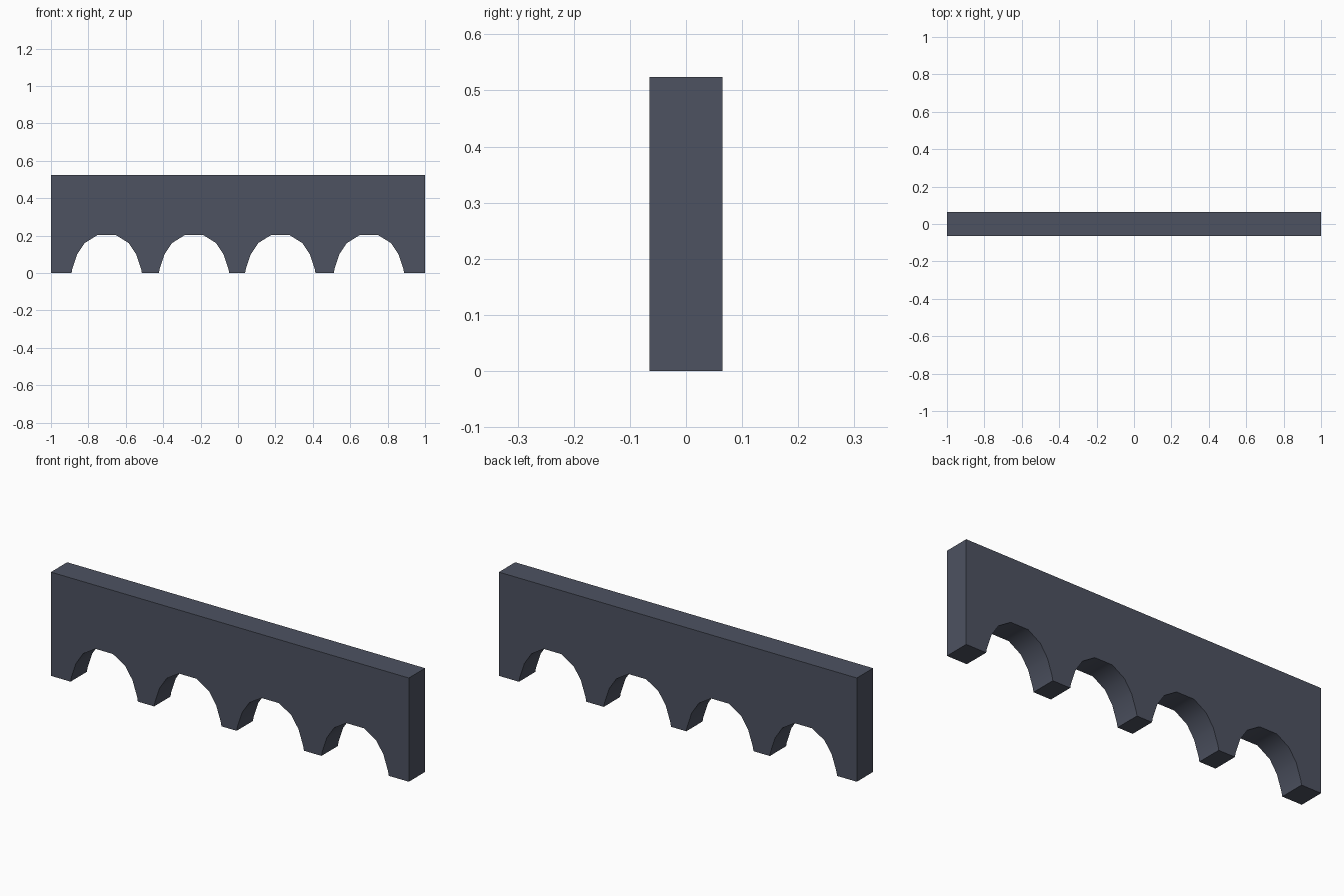
import bpy, bmesh, math

if "Cube" in bpy.data.objects:
    bpy.data.objects.remove(bpy.data.objects["Cube"])

DEPTH, HEIGHT = 0.13, 0.524
CENTRES = (-0.702, -0.235, 0.226, 0.70)
# Half of one arch opening: offset from its centre, height
HALF = [(0.188, 0), (0.184, 0.022), (0.158, 0.1), (0.118, 0.16), (0.049, 0.203)]
arch = [(-x, z) for x, z in HALF] + HALF[::-1]

# Front outline: feet and arches along the bottom, plain rectangle above
outline = [(-1, 0)]
for c in CENTRES:
    outline += [(c + x, z) for x, z in arch]
outline += [(1, 0), (1, HEIGHT), (-1, HEIGHT)]

# Extrude the outline through the wall thickness
bm = bmesh.new()
face = bm.faces.new([bm.verts.new((x, -DEPTH / 2, z)) for x, z in outline])
ext = bmesh.ops.extrude_face_region(bm, geom=[face], use_keep_orig=True)
verts = [g for g in ext["geom"] if isinstance(g, bmesh.types.BMVert)]
bmesh.ops.translate(bm, verts=verts, vec=(0, DEPTH, 0))
bmesh.ops.recalc_face_normals(bm, faces=bm.faces)

mesh = bpy.data.meshes.new("arched_wall")
bm.to_mesh(mesh)
bm.free()
wall = bpy.data.objects.new("arched_wall", mesh)
bpy.context.collection.objects.link(wall)

# Dark slate finish
mat = bpy.data.materials.new("slate")
mat.diffuse_color = (0.075, 0.085, 0.12, 1)
mat.use_nodes = True
mat.node_tree.nodes["Principled BSDF"].inputs["Base Color"].default_value = mat.diffuse_color
mesh.materials.append(mat)

# Smooth arch undersides, crisp outer edges
bpy.context.view_layer.objects.active = wall
wall.select_set(True)
bpy.ops.object.shade_smooth_by_angle(angle=math.radians(45))
